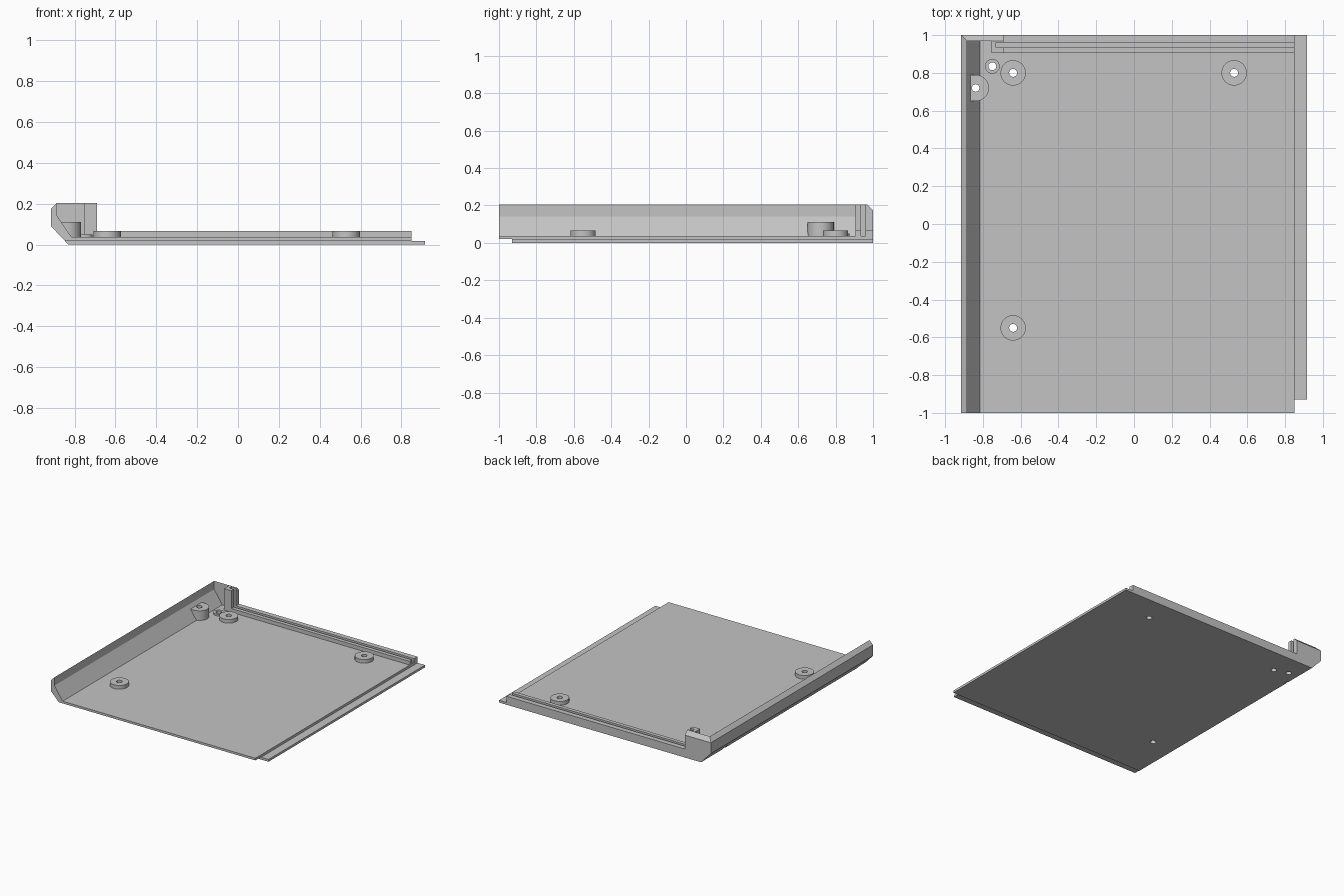
import bpy, bmesh, math
from mathutils import Vector

if "Cube" in bpy.data.objects:
    bpy.data.objects.remove(bpy.data.objects["Cube"])

grey = bpy.data.materials.new("plain grey")
grey.use_nodes = True
grey.diffuse_color = (0.55, 0.55, 0.55, 1)
grey.node_tree.nodes["Principled BSDF"].inputs["Base Color"].default_value = grey.diffuse_color

FLOOR, RAIL, TOP = 0.037, 0.066, 0.205
RIGHT, BLOCK_END = 0.85, -0.69


def prism(name, points, axis, lo, hi, clips=()):
    """Extrude a 2D profile along an axis, then trim it by planes (point, normal)."""
    place = {"x": lambda a, b, h: (h, a, b),
             "y": lambda a, b, h: (a, h, b),
             "z": lambda a, b, h: (a, b, h)}[axis]
    bm = bmesh.new()
    ends = [[bm.verts.new(place(a, b, h)) for a, b in points] for h in (lo, hi)]
    bm.faces.new(ends[0])
    bm.faces.new(ends[1])
    n = len(points)
    for i in range(n):
        j = (i + 1) % n
        bm.faces.new((ends[0][i], ends[0][j], ends[1][j], ends[1][i]))
    for co, normal in clips:
        cut = bmesh.ops.bisect_plane(bm, geom=bm.verts[:] + bm.edges[:] + bm.faces[:],
                                     plane_co=co, plane_no=normal, clear_outer=True)
        edges = [e for e in cut["geom_cut"] if isinstance(e, bmesh.types.BMEdge)]
        bmesh.ops.holes_fill(bm, edges=edges)
    bmesh.ops.recalc_face_normals(bm, faces=bm.faces)
    mesh = bpy.data.meshes.new(name)
    bm.to_mesh(mesh)
    bm.free()
    mesh.materials.append(grey)
    obj = bpy.data.objects.new(name, mesh)
    bpy.context.collection.objects.link(obj)
    return obj


def box(name, x, y, z):
    return prism(name, [(x[0], y[0]), (x[1], y[0]), (x[1], y[1]), (x[0], y[1])], "z", *z)


def arc(cx, cy, r, start=0, end=360, n=40):
    steps = n if end - start == 360 else n + 1
    angles = [math.radians(start + (end - start) * i / n) for i in range(steps)]
    return [(cx + r * math.cos(a), cy + r * math.sin(a)) for a in angles]


def subtract(obj, cutters):
    for c in cutters:
        mod = obj.modifiers.new("cut", "BOOLEAN")
        mod.operation, mod.solver, mod.object = "DIFFERENCE", "EXACT", c
    bpy.context.view_layer.update()
    graph = bpy.context.evaluated_depsgraph_get()
    mesh = bpy.data.meshes.new_from_object(obj.evaluated_get(graph))
    obj.modifiers.clear()
    obj.data = mesh


# Floor panel with the angled side wall, chamfered at the back corner
profile = [(-0.83, 0), (RIGHT, 0), (RIGHT, FLOOR), (-0.815, FLOOR),
           (-0.885, 0.14), (-0.885, TOP), (-0.915, 0.175), (-0.915, 0.09)]
panel = prism("floor_and_side_wall", profile, "y", -1, 1,
              [(Vector((0, 1, 0.175)), Vector((0, 1, 1)))])

# Thin ledge along the right edge
box("side_ledge", (RIGHT, 0.915), (-0.93, 1), (0, 0.018))

# Short tall back wall fitted against the inside of the side wall
prism("back_corner_wall", [(0.97, FLOOR), (1, FLOOR), (1, 0.175), (0.97, TOP)],
      "x", -0.885, BLOCK_END,
      [(Vector((-0.815, 0, FLOOR)), Vector((-0.103, 0, -0.07)))])

# Slotted post beside the back wall
slot = [(-0.755, 0.905), (BLOCK_END, 0.905), (BLOCK_END, 0.935), (-0.73, 0.935),
        (-0.73, 0.96), (BLOCK_END, 0.96), (BLOCK_END, 0.97), (-0.755, 0.97)]
prism("slotted_post", slot, "z", FLOOR, TOP)

# Pair of low rails with a groove between them
box("back_rail_inner", (BLOCK_END, RIGHT), (0.905, 0.935), (FLOOR, RAIL))
box("back_rail_outer", (BLOCK_END, RIGHT), (0.96, 1), (FLOOR, RAIL))

# Screw bosses: x, y, radius, top
bosses, drills = [], []
for name, x, y, r, top in [("boss_back_left", 0.53, 0.8, 0.067, RAIL),
                           ("boss_back_right", -0.64, 0.8, 0.067, RAIL),
                           ("boss_front_right", -0.64, -0.55, 0.067, RAIL),
                           ("boss_small", -0.75, 0.835, 0.039, 0.05)]:
    bosses.append(prism(name, arc(x, y, r), "z", FLOOR - 0.012, top))
    drills.append(prism("drill", arc(x, y, 0.021, n=24), "z", -0.1, 0.3))

# Tall half-round boss running into the sloped wall
cx, cy, r = -0.838, 0.72, 0.07
outline = arc(cx, cy, r, -90, 90, 24) + [(-0.867, cy + r), (-0.867, cy - r)]
tall = prism("boss_tall", outline, "z", 0, 0.112)
for v in tall.data.vertices:
    if v.co.z < 0.01:
        v.co.z = 0.02 + max(0, -0.83 - v.co.x)
bosses.append(tall)
drills.append(prism("drill", arc(cx, cy, 0.02, n=24), "z", -0.1, 0.3))

# Drill the holes and cut the step under the front edge
step = box("step_cutter", (-1.2, 1.2), (-1.2, -0.93), (-0.1, 0.02))
subtract(panel, drills + [step])
for boss, drill in zip(bosses, drills):
    subtract(boss, [drill])
for cutter in drills + [step]:
    bpy.data.objects.remove(cutter)

# Smooth the round parts, keeping edges sharp
for o in bpy.context.selected_objects:
    o.select_set(False)
for o in bosses + [panel]:
    o.select_set(True)
bpy.context.view_layer.objects.active = panel
bpy.ops.object.shade_smooth_by_angle(angle=math.radians(30))
